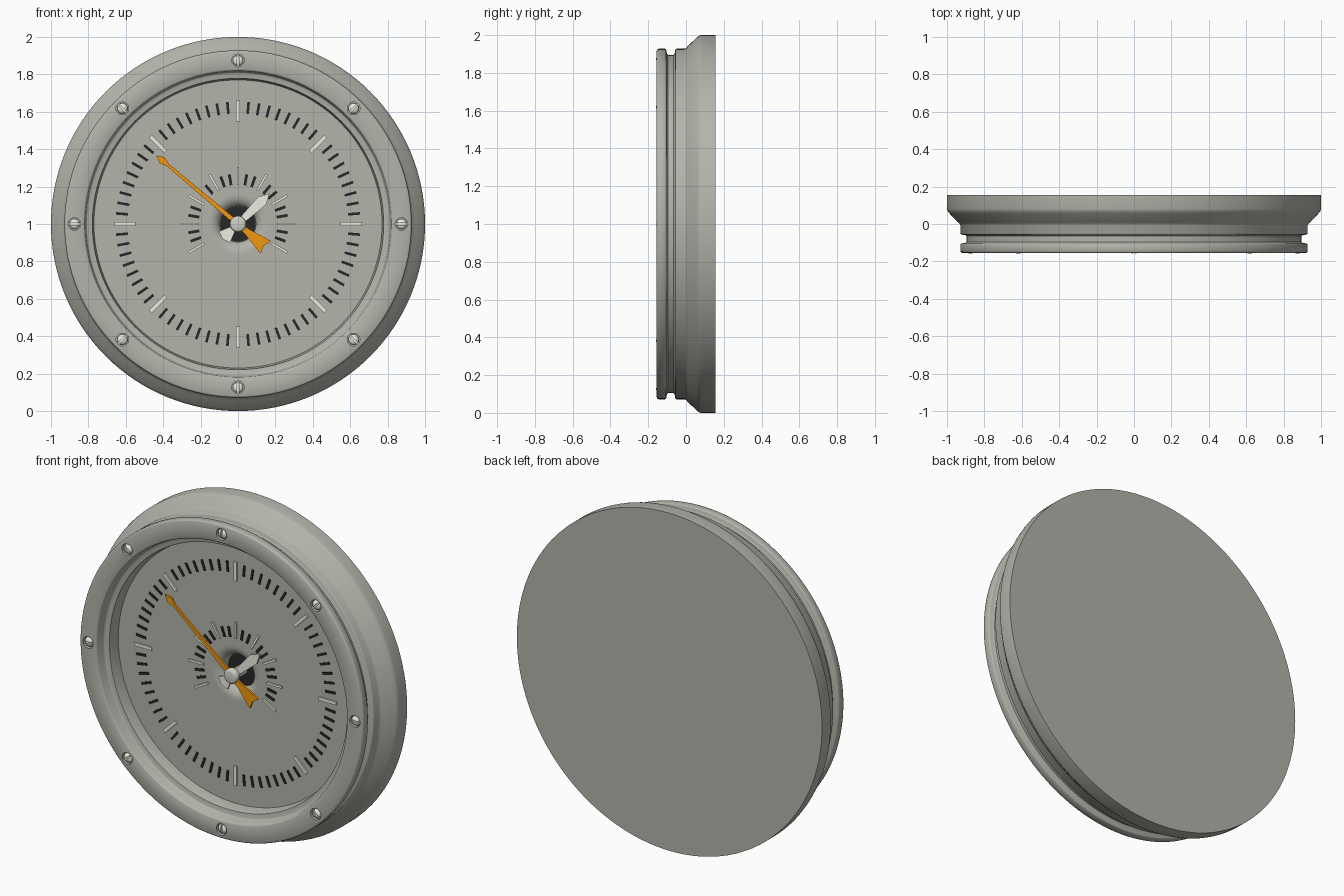
import bpy, bmesh
from math import sin, cos, pi, radians

if "Cube" in bpy.data.objects:
    bpy.data.objects.remove(bpy.data.objects["Cube"])

DIAL_Y = -0.02


def material(name, rgb):
    m = bpy.data.materials.new(name)
    m.diffuse_color = (*rgb, 1)
    m.use_nodes = True
    m.node_tree.nodes["Principled BSDF"].inputs["Base Color"].default_value = m.diffuse_color
    return m


GREY = material("warm_grey", (0.455, 0.455, 0.41))
ORANGE = material("orange", (0.88, 0.31, 0.005))
LIGHT = material("off_white", (0.85, 0.85, 0.76))
DARK = material("near_black", (0.02, 0.02, 0.02))
STEEL = material("steel", (0.62, 0.62, 0.57))


def finish(bm, name, mat=None, smooth=True):
    bmesh.ops.recalc_face_normals(bm, faces=bm.faces[:])
    me = bpy.data.meshes.new(name)
    bm.to_mesh(me)
    bm.free()
    ob = bpy.data.objects.new(name, me)
    bpy.context.collection.objects.link(ob)
    if mat:
        me.materials.append(mat)
    if smooth:
        shade(ob)
    return ob


def shade(ob):
    bpy.ops.object.select_all(action='DESELECT')
    ob.select_set(True)
    bpy.context.view_layer.objects.active = ob
    bpy.ops.object.shade_smooth_by_angle(angle=radians(42))


def add_lathe(bm, profile, seg, cx=0.0, cz=1.0):
    """Solid of revolution about the y axis from (radius, y) points; ends are capped."""
    rings = [[bm.verts.new((cx + r * cos(2 * pi * i / seg), y, cz + r * sin(2 * pi * i / seg)))
              for i in range(seg)] for r, y in profile]
    for a, b in zip(rings, rings[1:]):
        for i in range(seg):
            j = (i + 1) % seg
            bm.faces.new((a[i], a[j], b[j], b[i]))
    bm.faces.new(rings[0])
    bm.faces.new(rings[-1])


def lathe(name, profile, seg, mat=None):
    bm = bmesh.new()
    add_lathe(bm, profile, seg)
    return finish(bm, name, mat)


def add_plate(bm, outline, angle, y0, y1):
    """Extrude a (across, along) outline, turned clockwise from straight up."""
    a = radians(angle)
    pts = [(v * sin(a) + u * cos(a), 1 + v * cos(a) - u * sin(a)) for u, v in outline]
    lo = [bm.verts.new((x, y0, z)) for x, z in pts]
    hi = [bm.verts.new((x, y1, z)) for x, z in pts]
    bm.faces.new(lo)
    bm.faces.new(hi)
    for i in range(len(pts)):
        j = (i + 1) % len(pts)
        bm.faces.new((lo[i], lo[j], hi[j], hi[i]))


def bar(w, r0, r1):
    return [(-w / 2, r0), (w / 2, r0), (w / 2, r1), (-w / 2, r1)]


def plates(name, outline, angles, y0, y1, mat):
    bm = bmesh.new()
    for a in angles:
        add_plate(bm, outline, a, y0, y1)
    return finish(bm, name, mat, smooth=False)


def cut(ob, cutter):
    mod = ob.modifiers.new("cut", 'BOOLEAN')
    mod.operation = 'DIFFERENCE'
    mod.solver = 'EXACT'
    mod.object = cutter
    bpy.context.view_layer.objects.active = ob
    bpy.ops.object.modifier_apply(modifier=mod.name)
    bpy.data.objects.remove(cutter)
    shade(ob)


# Case: back flange, grooved collar, stepped bezel, dial and central bowl
bowl = [(0.095 + 0.06 * (1 - cos(t)), 0.03 - 0.05 * sin(t))
        for t in (pi / 2 * k / 6 for k in range(6, -1, -1))]
case = lathe("gauge_case", [
    (1.0, 0.155), (1.0, 0.08), (0.997, 0.069), (0.988, 0.058), (0.945, 0.012),
    (0.934, 0.003), (0.928, -0.006),
    (0.928, -0.05), (0.925, -0.055), (0.92, -0.057), (0.902, -0.06), (0.896, -0.065),
    (0.896, -0.096), (0.902, -0.101), (0.92, -0.104), (0.925, -0.106), (0.928, -0.111),
    (0.928, -0.146), (0.925, -0.152), (0.919, -0.155), (0.828, -0.155), (0.822, -0.152),
    (0.819, -0.147), (0.812, -0.10), (0.81, -0.096), (0.805, -0.093), (0.785, -0.093),
    (0.779, -0.091), (0.777, -0.086),
    (0.77, DIAL_Y), (0.165, DIAL_Y)] + bowl + [(0.095, 0.05)], 128, GREY)

# Eight screw holes and slotted screws in the bezel
holes, screws, slots = bmesh.new(), bmesh.new(), bmesh.new()
for k in range(8):
    a = k * pi / 4
    x, z = 0.874 * sin(a), 1 + 0.874 * cos(a)
    add_lathe(holes, [(0.034, -0.2), (0.034, -0.135)], 24, x, z)
    add_lathe(screws, [(0.028, -0.13), (0.028, -0.145), (0.023, -0.152),
                       (0.014, -0.156), (0.005, -0.158)], 24, x, z)
    add_plate(slots, bar(0.009, 0.83, 0.92), k * 45, -0.2, -0.143)
cut(case, finish(holes, "hole_cutter", smooth=False))
cut(finish(screws, "bezel_screws", LIGHT), finish(slots, "slot_cutter", smooth=False))

# Dark floor of the central bowl
lathe("bowl_floor", [(0.094, 0.052), (0.094, 0.046)], 48, DARK)

# Outer scale: 72 divisions, every ninth is a light major mark
top = DIAL_Y - 0.005
plates("outer_minor_ticks", bar(0.014, 0.59, 0.655), [i * 5 for i in range(72) if i % 9],
       DIAL_Y + 0.005, top, DARK)
plates("outer_major_ticks", bar(0.019, 0.548, 0.662), [i * 45 for i in range(8)],
       DIAL_Y + 0.005, top - 0.004, LIGHT)

# Inner scale: 240 degree sweep
plates("inner_minor_ticks", bar(0.015, 0.21, 0.27),
       [-120 + i * 10 for i in range(25) if i % 3], DIAL_Y + 0.005, top, DARK)
plates("inner_major_ticks", bar(0.013, 0.208, 0.305), [-120 + i * 30 for i in range(9)],
       DIAL_Y + 0.005, top - 0.004, LIGHT)

# Short light hand
plates("short_hand", [(0, 0.235), (0.03, 0.18), (0.018, 0.03), (0.018, -0.04),
                      (0.042, -0.10), (0.0, -0.115), (-0.042, -0.10), (-0.018, -0.04),
                      (-0.018, 0.03), (-0.03, 0.18)], [46], -0.028, -0.04, LIGHT)

# Long orange hand
plates("long_hand", [(0, 0.57), (0.021, 0.53), (0.008, 0.49), (0.013, 0.0), (0.017, -0.06),
                     (0.044, -0.195), (0.0, -0.18), (-0.044, -0.195), (-0.017, -0.06),
                     (-0.013, 0.0), (-0.008, 0.49), (-0.021, 0.53)], [-50], -0.05, -0.062, ORANGE)

# Spindle and cap holding both hands
lathe("hand_spindle", [(0.03, 0.05), (0.03, -0.045), (0.043, -0.045), (0.043, -0.07),
                       (0.037, -0.077), (0.03, -0.079)], 32, STEEL)
